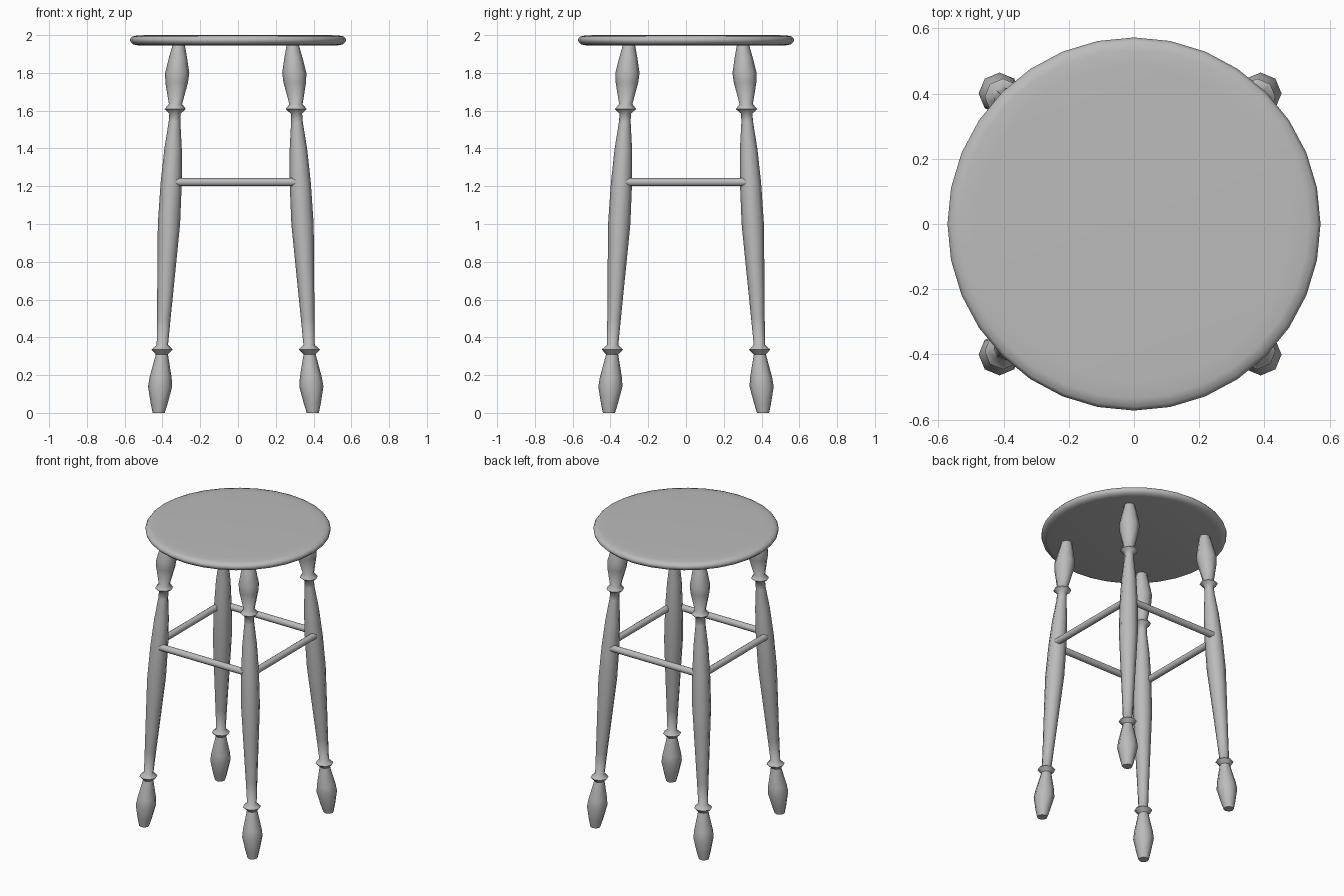
import bpy, bmesh, math
from mathutils import Vector

cube = bpy.data.objects.get("Cube")
if cube:
    bpy.data.objects.remove(cube, do_unlink=True)

grey = bpy.data.materials.new("plain grey")
grey.use_nodes = True
grey.diffuse_color = (0.5, 0.5, 0.5, 1)
grey.node_tree.nodes["Principled BSDF"].inputs["Base Color"].default_value = (0.5, 0.5, 0.5, 1)


def lathe(name, profile, sides, centre, angle=50):
    """Turn (radius, height) pairs round a centre line given as a function of height."""
    bm = bmesh.new()
    rings = []
    for r, z in profile:
        c = centre(z)
        rings.append([bm.verts.new(c + Vector((r * math.cos(a), r * math.sin(a), 0)))
                      for a in (math.tau * i / sides for i in range(sides))])
    for low, high in zip(rings, rings[1:]):
        for i in range(sides):
            j = (i + 1) % sides
            bm.faces.new((low[i], low[j], high[j], high[i]))
    bm.faces.new(rings[0][::-1])
    bm.faces.new(rings[-1])
    mesh = bpy.data.meshes.new(name)
    bm.to_mesh(mesh)
    bm.free()
    mesh.materials.append(grey)
    ob = bpy.data.objects.new(name, mesh)
    bpy.context.collection.objects.link(ob)
    bpy.ops.object.select_all(action="DESELECT")
    bpy.context.view_layer.objects.active = ob
    ob.select_set(True)
    bpy.ops.object.shade_smooth_by_angle(angle=math.radians(angle))
    return ob


# Round seat with a softened rim
seat_profile = [(0.53, 1.946), (0.555, 1.951), (0.57, 1.965), (0.572, 1.978),
                (0.562, 1.992), (0.535, 1.998), (0.48, 2.0)]
lathe("seat", seat_profile, 32, lambda z: Vector((0, 0, z)))

# Turned legs: foot, collar, long swell, collar, top bulb
leg_profile = [(0.032, 0), (0.045, 0.05), (0.064, 0.14), (0.058, 0.19), (0.032, 0.31),
               (0.056, 0.335), (0.03, 0.36), (0.036, 0.5), (0.05, 0.8), (0.059, 1.0),
               (0.056, 1.22), (0.046, 1.4), (0.031, 1.54), (0.03, 1.585), (0.056, 1.608),
               (0.035, 1.635), (0.06, 1.75), (0.064, 1.8), (0.048, 1.88), (0.033, 1.945)]
SHIFT = -0.012


def spread(z):
    return 0.408 - 0.0545 * z


for end, sy in (("front", -1), ("back", 1)):
    for side, sx in (("right", -1), ("left", 1)):
        lathe(f"{end}_{side}_leg", leg_profile, 8,
              lambda z: Vector((SHIFT + sx * spread(z), sy * spread(z), z)))

# Four stretchers joining neighbouring legs
HEIGHT, HALF = 1.222, 0.315
out = spread(HEIGHT) + 0.025
for k, name in enumerate(("left", "back", "right", "front")):
    ob = lathe(f"{name}_stretcher", [(0.022, -HALF), (0.022, HALF)], 10,
               lambda z: Vector((0, 0, z)))
    a = k * math.pi / 2
    ob.location = (SHIFT + out * math.cos(a), out * math.sin(a), HEIGHT)
    ob.rotation_euler = (math.pi / 2, 0, a)
